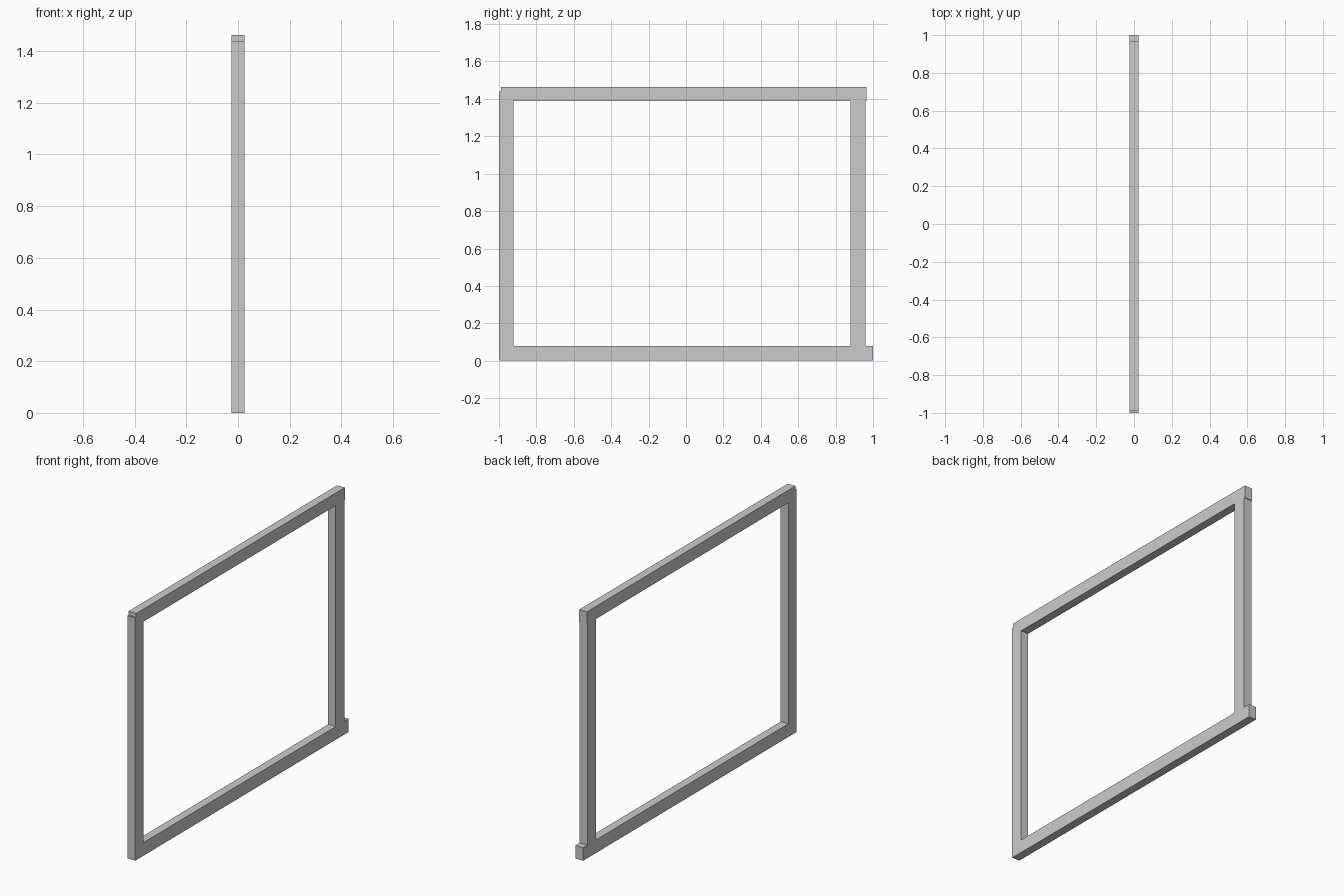
import bpy

if "Cube" in bpy.data.objects:
    bpy.data.objects.remove(bpy.data.objects["Cube"])

HALF_DEPTH = 0.025


def beam(name, y0, y1, z0, z1):
    """Square-cut bar spanning the given y and z ranges."""
    bpy.ops.mesh.primitive_cube_add(size=1, location=(0, (y0 + y1) / 2, (z0 + z1) / 2))
    ob = bpy.context.object
    ob.name = name
    ob.scale = (2 * HALF_DEPTH, y1 - y0, z1 - z0)
    bpy.ops.object.transform_apply(location=False, rotation=False, scale=True)
    return ob


# Horizontal rails
beam("bottom_rail", -0.998, 1.0, 0.0, 0.078)
beam("top_rail", -0.99, 0.965, 1.388, 1.463)

# Upright posts, set into the rails
beam("front_post", -1.0, -0.923, 0.007, 1.44)
beam("back_post", 0.88, 0.96, 0.007, 1.44)
